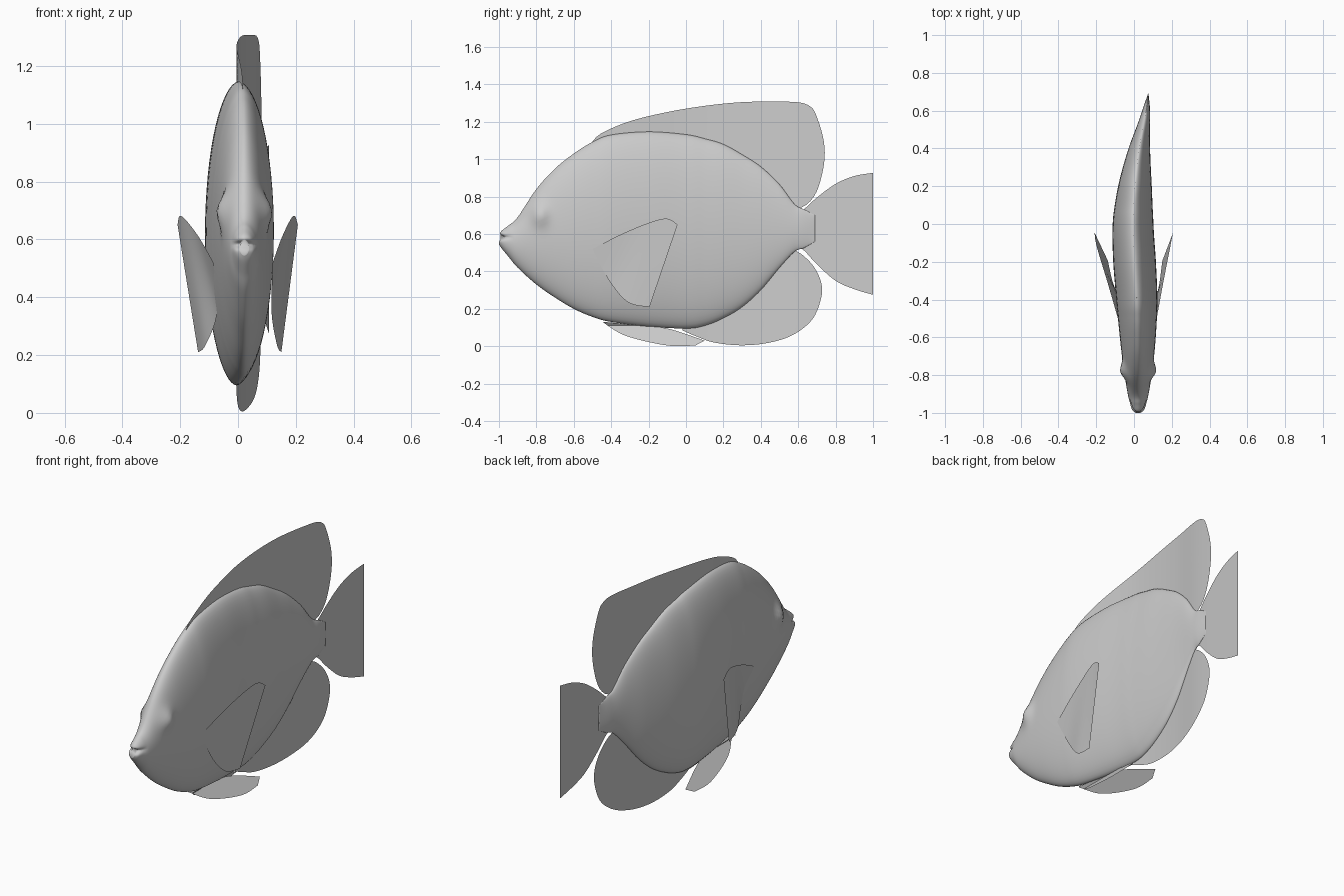
import bpy, math
from mathutils import Vector

if "Cube" in bpy.data.objects:
    bpy.data.objects.remove(bpy.data.objects["Cube"])


def spline(pts, sub=12):
    """Catmull-Rom samples through points of any dimension."""
    out = []
    for i in range(len(pts) - 1):
        a, b, c, d = pts[max(i - 1, 0)], pts[i], pts[i + 1], pts[min(i + 2, len(pts) - 1)]
        for k in range(sub):
            t = k / sub
            out.append([0.5 * (2 * q + (r - p) * t + (2 * p - 5 * q + 4 * r - s) * t * t
                               + (3 * q - p - 3 * r + s) * t ** 3) for p, q, r, s in zip(a, b, c, d)])
    out.append(list(pts[-1]))
    return out


# Sideways bend of the swimming body: x as a function of y
SPINE = spline([(-1, .022), (-.8, .022), (-.6, .02), (-.4, .015), (-.2, .003), (0, -.005),
                (.2, .005), (.4, .028), (.6, .064), (.8, .087), (1, .107)])


def bend(y):
    for (y0, x0), (y1, x1) in zip(SPINE, SPINE[1:]):
        if y <= y1:
            return x0 + (x1 - x0) * (y - y0) / (y1 - y0)
    return SPINE[-1][1]


def resample(pts, n):
    """Even arc-length points along a smooth curve."""
    p = [Vector(q) for q in spline(pts)]
    d = [0]
    for a, b in zip(p, p[1:]):
        d.append(d[-1] + (b - a).length)
    out, j = [], 0
    for i in range(n + 1):
        s = d[-1] * i / n
        while j < len(d) - 2 and d[j + 1] < s:
            j += 1
        out.append(p[j].lerp(p[j + 1], (s - d[j]) / max(d[j + 1] - d[j], 1e-9)))
    return out


def make(name, verts, faces):
    me = bpy.data.meshes.new(name)
    me.from_pydata(verts, [], faces)
    me.polygons.foreach_set("use_smooth", [True] * len(me.polygons))
    ob = bpy.data.objects.new(name, me)
    bpy.context.collection.objects.link(ob)
    return ob


def fin(name, edge_a, edge_b, n=60, m=12):
    """Thin sheet ruled between two edges; (y, z) edges follow the body bend."""
    A, B = resample(edge_a, n), resample(edge_b, n)
    verts = []
    for a, b in zip(A, B):
        for k in range(m + 1):
            p = a.lerp(b, k / m)
            verts.append(tuple(p) if len(p) == 3 else (bend(p[0]), p[0], p[1]))
    w = m + 1
    faces = [(i * w + k, i * w + k + 1, i * w + w + k + 1, i * w + w + k)
             for i in range(n) for k in range(m)]
    make(name, verts, faces)


# Body: elliptical rings (y, top, bottom, half width)
rows = spline([(-1, .598, .545, .016), (-.985, .618, .522, .032), (-.95, .645, .48, .043),
               (-.9, .69, .42, .055), (-.8, .84, .33, .072), (-.7, .95, .26, .085),
               (-.6, 1.03, .2, .095), (-.5, 1.092, .157, .103), (-.4, 1.13, .13, .109),
               (-.2, 1.147, .105, .113), (0, 1.132, .095, .108), (.1, 1.11, .11, .1),
               (.2, 1.08, .15, .089), (.3, 1.025, .21, .074), (.4, .96, .3, .057),
               (.5, .865, .42, .038), (.58, .76, .505, .024), (.63, .732, .525, .015),
               (.69, .70, .56, .001)], 7)
SEG = 64
verts = []
for y, top, bot, hw in rows:
    zc, hz = (top + bot) / 2, (top - bot) / 2
    for k in range(SEG):
        a = 2 * math.pi * k / SEG
        s, z = math.cos(a), zc + hz * math.sin(a)
        x = hw * math.copysign(abs(s) ** 1.1, s)
        # eye bulge
        x += math.copysign(.027, s) * min(1, abs(s) * 1.5) * math.exp(
            -((y + .78) / .045) ** 2 - ((z - .70) / .055) ** 2)
        # mouth slit
        yy = y + .028 * math.exp(-((z - .583) / .013) ** 2) * max(0, min(1, (-.92 - y) / .06))
        verts.append((bend(y) + x, yy, z))
faces = [(i * SEG + k, i * SEG + (k + 1) % SEG, (i + 1) * SEG + (k + 1) % SEG, (i + 1) * SEG + k)
         for i in range(len(rows) - 1) for k in range(SEG)]
faces = [f[::-1] for f in faces]
faces += [tuple(range(SEG)), tuple(range(len(verts) - 1, len(verts) - SEG - 1, -1))]
body = make("body", verts, faces)
import bmesh
bm = bmesh.new()
bm.from_mesh(body.data)
bmesh.ops.recalc_face_normals(bm, faces=bm.faces)
bm.to_mesh(body.data)
bm.free()

# Dorsal fin
fin("dorsal_fin",
    [(-.5, 1.08), (-.35, 1.125), (-.2, 1.135), (0, 1.12), (.2, 1.065), (.4, .945), (.5, .85), (.585, .735)],
    [(-.5, 1.095), (-.45, 1.14), (-.3, 1.203), (-.1, 1.252), (.1, 1.285), (.3, 1.305), (.5, 1.308),
     (.61, 1.303), (.66, 1.285), (.69, 1.25), (.73, 1.13), (.742, 1.03), (.73, .93), (.7, .83),
     (.66, .77), (.62, .743), (.585, .735)])

# Anal fin
fin("anal_fin",
    [(-.02, .105), (.1, .12), (.2, .16), (.3, .22), (.4, .31), (.5, .43), (.575, .518)],
    [(-.02, .085), (.05, .055), (.15, .02), (.3, .005), (.45, .02), (.58, .065), (.68, .15),
     (.725, .27), (.72, .35), (.68, .43), (.62, .49), (.575, .515)])

# Tail fin
fin("tail_fin",
    [(.59, .715), (.63, .732), (.7, .795), (.8, .868), (.9, .91), (1, .927)],
    [(.59, .53), (.63, .513), (.7, .438), (.8, .35), (.9, .305), (1, .275)], 40)

# Pectoral fins: same outline each side, different sweep
for side, top_x, low_x in (("right", (.12, .155, .192, .207), (.12, .116, .135, .15)),
                           ("left", (-.085, -.14, -.197, -.209), (-.085, -.072, -.112, -.138))):
    top = [(-.5, .52), (-.31, .615), (-.12, .682), (-.045, .65)]
    low = [(-.5, .52), (-.41, .35), (-.31, .235), (-.195, .21)]
    fin("pectoral_fin_" + side,
        [(x, y, z) for x, (y, z) in zip(top_x, top)],
        [(x, y, z) for x, (y, z) in zip(low_x, low)], 24, 6)

# Pelvic fins splayed below the belly
for side, s in (("right", 1), ("left", -1)):
    splay = lambda pts: [(s * (.11 - z) * .85 + .002, y, z) for y, z in pts]
    fin("pelvic_fin_" + side,
        splay([(-.44, .13), (-.28, .115), (-.1, .095), (.1, .03)]),
        splay([(-.44, .125), (-.32, .055), (-.1, .004), (.05, .004)]), 24, 4)
